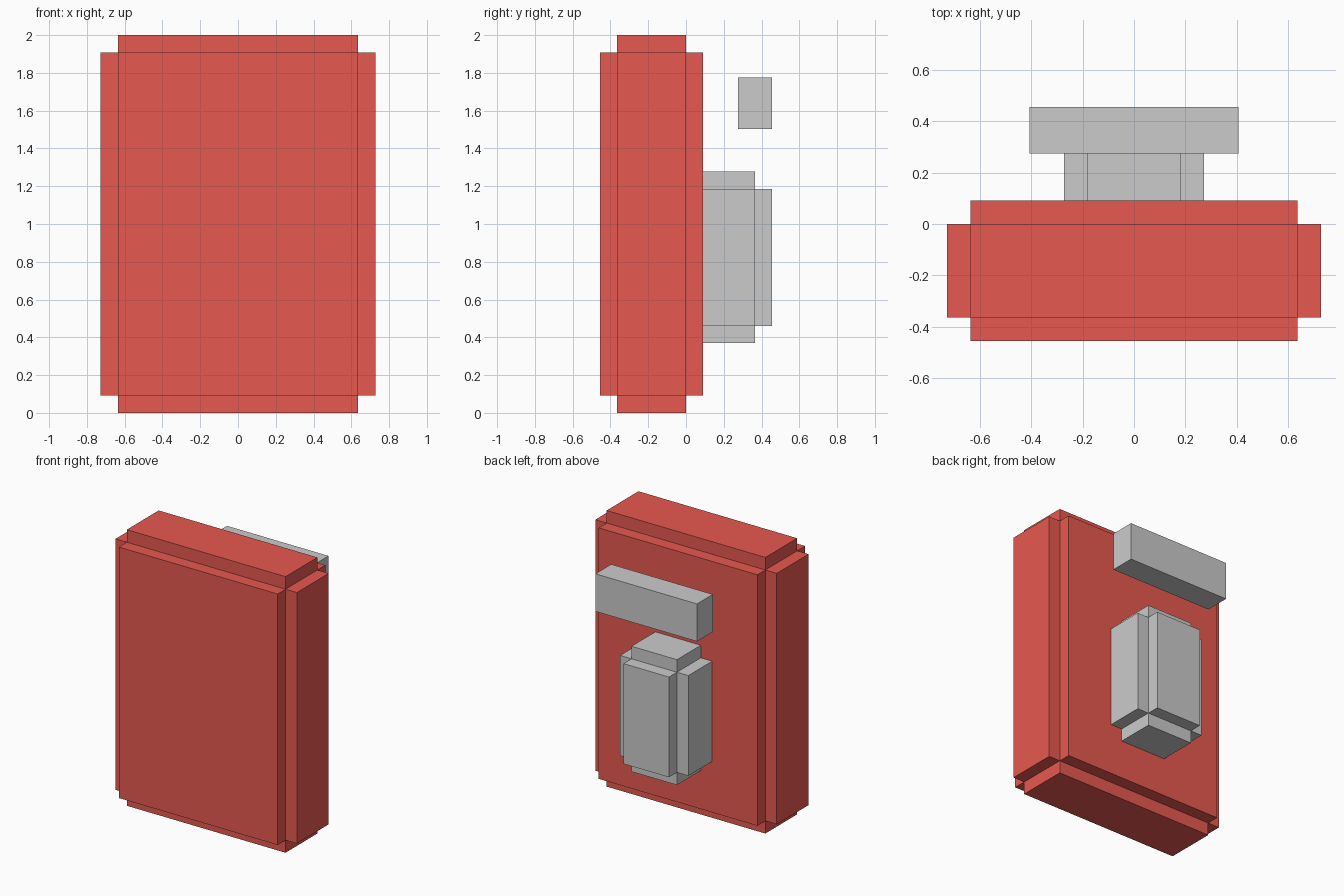
import bpy, bmesh

if "Cube" in bpy.data.objects:
    bpy.data.objects.remove(bpy.data.objects["Cube"])

def stepped_block(name, lo, hi, step, mat=None):
    """Box core with every face pushed straight out by step, leaving notched edges."""
    bm = bmesh.new()
    bmesh.ops.create_cube(bm, size=1)
    for v in bm.verts:
        v.co = [lo[i] if v.co[i] < 0 else hi[i] for i in range(3)]
    if step:
        for face in list(bm.faces):
            n = face.normal.copy()
            new = bmesh.ops.extrude_discrete_faces(bm, faces=[face])["faces"][0]
            bmesh.ops.translate(bm, verts=new.verts, vec=n * step)
        bmesh.ops.remove_doubles(bm, verts=bm.verts, dist=1e-5)
    bmesh.ops.recalc_face_normals(bm, faces=bm.faces)
    mesh = bpy.data.meshes.new(name)
    bm.to_mesh(mesh)
    bm.free()
    obj = bpy.data.objects.new(name, mesh)
    bpy.context.collection.objects.link(obj)
    if mat:
        mesh.materials.append(mat)
    return obj

red = bpy.data.materials.new("red")
red.diffuse_color = (0.8, 0.1, 0.08, 1)
red.use_nodes = True
red.node_tree.nodes["Principled BSDF"].inputs["Base Color"].default_value = red.diffuse_color

# Main body
stepped_block("body", (-0.636, -0.364, 0.091), (0.636, 0, 1.909), 0.091, red)

# Pouch on the back, its inner step sunk into the body
stepped_block("back_pouch", (-0.182, 0.091, 0.46), (0.182, 0.364, 1.186), 0.091)

# Floating bar above the pouch
stepped_block("back_bar", (-0.407, 0.274, 1.504), (0.407, 0.455, 1.776), 0)
